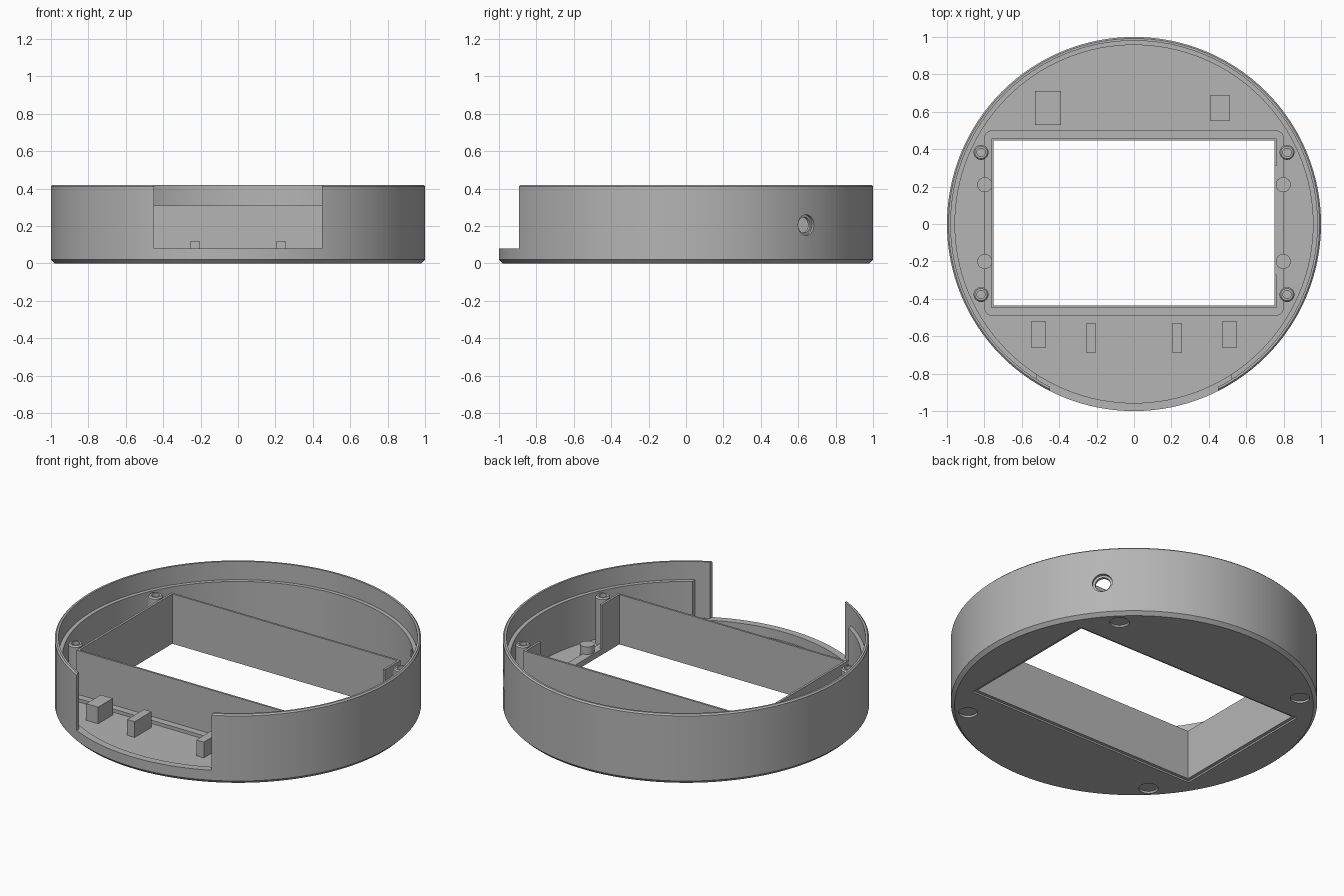
import bpy, bmesh, math
from mathutils import Matrix, Vector

cube = bpy.data.objects.get("Cube")
if cube:
    bpy.data.objects.remove(cube, do_unlink=True)

grey = bpy.data.materials.new("plain_grey")
grey.use_nodes = True
COLOUR = (0.46, 0.46, 0.46, 1)
grey.diffuse_color = COLOUR
grey.node_tree.nodes["Principled BSDF"].inputs["Base Color"].default_value = COLOUR


def finish(name, bm):
    bmesh.ops.recalc_face_normals(bm, faces=bm.faces)
    mesh = bpy.data.meshes.new(name)
    bm.to_mesh(mesh)
    bm.free()
    mesh.materials.append(grey)
    ob = bpy.data.objects.new(name, mesh)
    bpy.context.collection.objects.link(ob)
    return ob


def lathe(name, profile, centre=(0, 0), segments=32):
    """Solid of revolution; the first and last rings are capped."""
    bm = bmesh.new()
    rings = []
    for r, z in profile:
        rings.append([bm.verts.new((centre[0] + r * math.cos(math.tau * i / segments),
                                    centre[1] + r * math.sin(math.tau * i / segments), z))
                      for i in range(segments)])
    for a, b in zip(rings, rings[1:]):
        for i in range(segments):
            j = (i + 1) % segments
            bm.faces.new((a[i], a[j], b[j], b[i]))
    bm.faces.new(rings[0])
    bm.faces.new(rings[-1])
    return finish(name, bm)


def box(name, x, y, z, turn=0.0, corner=0.0):
    """Box from x, y and z ranges, optionally turned about z, with rounded uprights."""
    bm = bmesh.new()
    size = [b - a for a, b in (x, y, z)]
    mid = Vector([(a + b) / 2 for a, b in (x, y, z)])
    bmesh.ops.create_cube(bm, size=1)
    bmesh.ops.scale(bm, vec=size, verts=bm.verts)
    bmesh.ops.translate(bm, vec=mid, verts=bm.verts)
    if corner:
        uprights = [e for e in bm.edges
                    if abs(e.verts[0].co.z - e.verts[1].co.z) > size[2] / 2]
        bmesh.ops.bevel(bm, geom=uprights, offset=corner, segments=6,
                        profile=0.5, affect='EDGES')
    bm.transform(Matrix.Rotation(turn, 4, 'Z'))
    return finish(name, bm)


def rod(name, radius, reach, z, turn):
    """Horizontal cylinder along a radial direction."""
    bm = bmesh.new()
    bmesh.ops.create_cone(bm, cap_ends=True, segments=32, radius1=radius,
                          radius2=radius, depth=reach[1] - reach[0])
    bm.transform(Matrix.Rotation(turn, 4, 'Z')
                 @ Matrix.Translation((sum(reach) / 2, 0, z))
                 @ Matrix.Rotation(math.pi / 2, 4, 'Y'))
    return finish(name, bm)


def cut(target, cutter):
    mod = target.modifiers.new("cut", 'BOOLEAN')
    mod.operation = 'DIFFERENCE'
    mod.solver = 'EXACT'
    mod.object = cutter
    bpy.context.view_layer.objects.active = target
    bpy.ops.object.modifier_apply(modifier=mod.name)
    bpy.data.objects.remove(cutter, do_unlink=True)


FLOOR, TOP = 0.025, 0.31
parts = []

# Round tray with chamfered foot, stepped inner wall and thin rim
shell = lathe("shell", [(0.98, 0), (1, 0.02), (1, 0.412), (0.992, 0.42), (0.98, 0.42),
                        (0.98, TOP), (0.957, TOP), (0.957, FLOOR)], segments=128)
parts.append(shell)

# Front gap and the wider slot in the inner wall beside it
cut(shell, box("gap_cutter", (-0.45, 0.45), (-1.2, -0.7), (0.08, 0.6)))
bm_slot = lathe("slot_cutter", [(0.98, 0.08), (0.98, 0.36)], segments=128)
cut(bm_slot, box("slot_back", (-2, 2), (-0.7, 2), (-1, 1)))
for side in (-1, 1):
    cut(bm_slot, box("slot_side", *[sorted((side * 0.52, side * 2)), (-2, 2), (-1, 1)]))
cut(shell, bm_slot)

# Display opening with a shallow step underneath
cut(shell, box("opening_cutter", (-0.757, 0.757), (-0.442, 0.452), (-0.2, 0.2)))
cut(shell, box("opening_step", (-0.77, 0.77), (-0.455, 0.465), (-0.2, 0.01)))

# Side connector port and round cable hole, each with an inner pocket
port, hole = math.radians(140), math.radians(40)
cut(shell, box("port_pocket", (0.9, 0.968), (-0.105, 0.105), (0.1, 0.29), port))
cut(shell, box("port_cutter", (0.9, 1.1), (-0.075, 0.075), (0.14, 0.26), port))
cut(shell, box("hole_pocket", (0.9, 0.965), (-0.07, 0.07), (0.12, 0.28), hole))
cut(shell, rod("hole_cutter", 0.042, (0.9, 1.1), 0.205, hole))
cut(shell, rod("hole_counterbore", 0.055, (0.982, 1.1), 0.205, hole))

# Four round recesses in the underside
for k in range(4):
    a = math.radians(45 + 90 * k)
    cut(shell, lathe("foot_recess", [(0.053, -0.1), (0.053, 0.012)],
                     (0.91 * math.cos(a), 0.91 * math.sin(a))))

# Low rounded plinth around the opening
plinth = box("plinth", (-0.8, 0.8), (-0.49, 0.5), (0.015, 0.045), corner=0.04)
cut(plinth, box("plinth_cutter", (-0.757, 0.757), (-0.442, 0.452), (-0.2, 0.2)))
parts.append(plinth)

# Thin upright frame walls, with a break in the left wall
W, I = 0.763, 0.75
parts += [
    box("frame_front", (-W, W), (-0.448, -0.436), (0.01, TOP)),
    box("frame_back", (-W, W), (0.446, 0.458), (0.01, TOP)),
    box("frame_right", (-W, -I), (-0.448, 0.458), (0.01, TOP)),
    box("frame_left_front", (I, W), (-0.448, -0.27), (0.01, TOP)),
    box("frame_left_back", (I, W), (0.31, 0.458), (0.01, TOP)),
    box("frame_left_sill", (I, W), (-0.27, 0.31), (0.01, 0.045)),
]

# Hollow screw posts and short locating pegs
for sx in (-1, 1):
    for sy in (-1, 1):
        parts.append(lathe("screw_post", [(0.04, 0.02), (0.04, TOP - 0.008), (0.033, TOP),
                                          (0.022, TOP), (0.022, 0.1)],
                           (sx * 0.818, sy * 0.38 + 0.003)))
        parts.append(lathe("locating_peg", [(0.04, 0.02), (0.04, 0.09)],
                           (sx * 0.798, sy * 0.205 + 0.005)))

# Support blocks standing on the floor
for s in (-1, 1):
    parts.append(box("outer_block", sorted((s * 0.47, s * 0.55)), (-0.66, -0.52), (0.02, 0.125)))
    parts.append(box("inner_block", sorted((s * 0.205, s * 0.255)), (-0.69, -0.53), (0.02, 0.12)))
parts.append(box("port_block", (-0.53, -0.39), (0.53, 0.71), (0.02, 0.11)))
parts.append(box("cable_block", (0.41, 0.51), (0.55, 0.69), (0.02, 0.11)))

# Smooth the curves and keep the edges sharp
bpy.ops.object.select_all(action='DESELECT')
for ob in parts:
    ob.select_set(True)
bpy.context.view_layer.objects.active = shell
bpy.ops.object.shade_smooth_by_angle(angle=math.radians(30))
